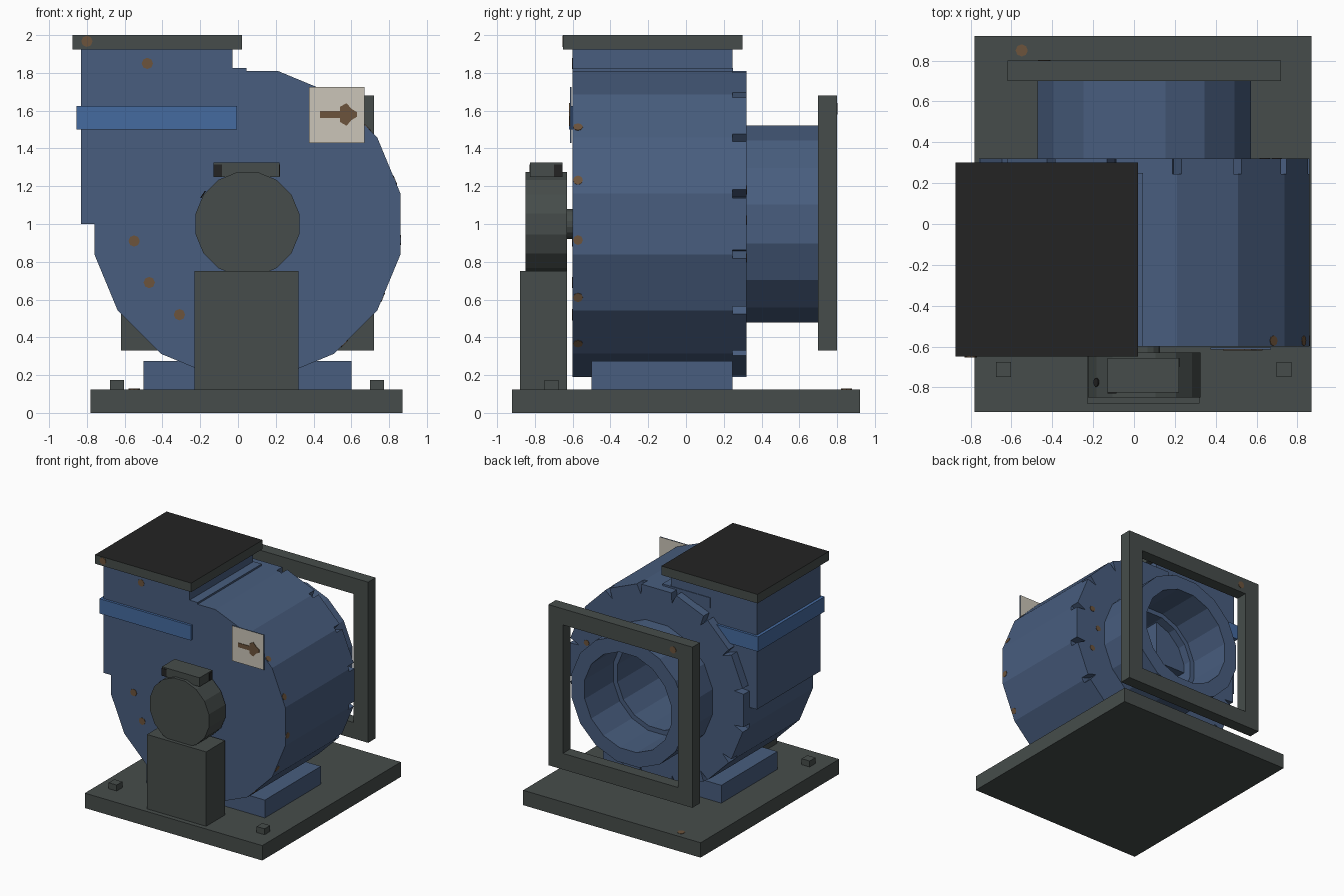
import bpy, bmesh
from math import sin, cos, pi, radians
from mathutils import Vector, Matrix

cube = bpy.data.objects.get("Cube")
if cube:
    bpy.data.objects.remove(cube, do_unlink=True)


def material(name, rgb):
    m = bpy.data.materials.new(name)
    m.use_nodes = True
    m.diffuse_color = (*rgb, 1)
    m.node_tree.nodes["Principled BSDF"].inputs["Base Color"].default_value = (*rgb, 1)
    return m


BLUE = material("housing blue", (.065, .11, .21))
BAND = material("band blue", (.06, .145, .35))
GREY = material("frame grey", (.061, .073, .069))
BLACK = material("opening black", (.017, .017, .017))
CREAM = material("label cream", (.60, .56, .48))
RUST = material("rust brown", (.15, .088, .045))

CX, CZ = .05, 1.0      # shared axis of housing, inlet and motor


def finish(name, bm, *mats):
    bmesh.ops.recalc_face_normals(bm, faces=bm.faces)
    me = bpy.data.meshes.new(name)
    bm.to_mesh(me)
    bm.free()
    for m in mats:
        me.materials.append(m)
    ob = bpy.data.objects.new(name, me)
    bpy.context.scene.collection.objects.link(ob)
    return ob


def box(name, x, y, z, *mats):
    bm = bmesh.new()
    bmesh.ops.create_cube(bm, size=1)
    for v in bm.verts:
        v.co = [(lo + hi) / 2 + c * (hi - lo) for c, (lo, hi) in zip(v.co, (x, y, z))]
    return finish(name, bm, *mats)


def prism(name, points, y0, y1, mat):
    """Extrude an (x, z) outline along y."""
    bm = bmesh.new()
    face = bm.faces.new([bm.verts.new((x, y0, z)) for x, z in points])
    new = bmesh.ops.extrude_face_region(bm, geom=[face])["geom"]
    bmesh.ops.translate(bm, vec=(0, y1 - y0, 0),
                        verts=[v for v in new if isinstance(v, bmesh.types.BMVert)])
    return finish(name, bm, mat)


def polar(r, a):
    return CX + r * cos(a), CZ + r * sin(a)


def polygon(r, n=16):
    return [polar(r, (i + .5) * 2 * pi / n) for i in range(n)]


def cut(target, cutter):
    mod = target.modifiers.new("bore", 'BOOLEAN')
    mod.operation = 'DIFFERENCE'
    mod.solver = 'EXACT'
    mod.object = cutter


def spot(name, place, normal, r=.03, mat=RUST):
    """Thin octagonal patch lying on a surface."""
    bm = bmesh.new()
    turn = Vector(normal).to_track_quat('Z', 'Y').to_matrix().to_4x4()
    bmesh.ops.create_cone(bm, cap_ends=True, segments=8, radius1=r, radius2=r,
                          depth=.006, matrix=Matrix.Translation(place) @ turn)
    return finish(name, bm, mat)


# Base with front bolts and housing foot
box("base_plate", (-.78, .87), (-.92, .92), (0, .125), GREY)
for side, x in (("right", -.64), ("left", .735)):
    box(side + "_base_bolt", (x - .037, x + .037), (-.75, -.675), (.12, .175), GREY)
box("housing_foot", (-.5, .6), (-.5, .245), (.12, .275), BLUE)

# Housing drum and the notched rear rim
R = .826
drum = prism("housing_drum", polygon(R), -.6, .245, BLUE)
outline = []
for i in range(16):
    a = (i + .5) * pi / 8
    edge = R * cos(pi / 16) / cos(pi / 16 - .028)
    outline += [polar(edge, a - .028), polar(R - .09, a), polar(edge, a + .028)]
rim = prism("notched_rear_rim", outline, .245, .32, BLUE)

# Inlet tube, bored through into the drum
tube = prism("inlet_tube", polygon(.533), .32, .70, BLUE)
deep = prism("deep_bore_cutter", polygon(.37), -.4, .5, BLUE)
wide = prism("inlet_bore_cutter", polygon(.41), .25, .8, BLUE)
for target, cutter in ((drum, deep), (rim, deep), (tube, wide)):
    cut(target, cutter)
for cutter in (deep, wide):
    cutter.hide_render = True
    cutter.hide_set(True)

# Square frame around the inlet
FX, FZ, W = (-.62, .72), (.33, 1.68), .135
for name, z in (("bottom", (FZ[0], FZ[0] + W)), ("top", (FZ[1] - W, FZ[1]))):
    box(name + "_frame_bar", FX, (.70, .80), z, GREY)
for name, x in (("right", (FX[0], FX[0] + W)), ("left", (FX[1] - W, FX[1]))):
    box(name + "_frame_bar", x, (.70, .80), (FZ[0] + W, FZ[1] - W), GREY)

# Outlet duct, its band and its flange with a black top
box("outlet_duct", (-.83, -.03), (-.6, .245), (1.0, 1.93), BLUE)
box("outlet_lip", (-.4, .045), (-.6, .25), (1.74, 1.825), BLUE)
box("outlet_band", (-.855, -.005), (-.62, .265), (1.5, 1.625), BAND)
flange = box("outlet_flange", (-.875, .02), (-.65, .30), (1.925, 2.0), GREY, BLACK)
for f in flange.data.polygons:
    f.material_index = int(f.normal.z > .5)

# Motor, pedestal, shaft and terminal box
box("motor_pedestal", (-.23, .32), (-.88, -.63), (.12, .75), GREY)
prism("motor_body", polygon(.28), -.85, -.63, GREY)
prism("motor_shaft", polygon(.08), -.64, -.59, GREY)
box("terminal_box", (-.13, .22), (-.825, -.655), (1.25, 1.325), GREY)
box("terminal_front_patch", (-.13, -.085), (-.829, -.824), (1.252, 1.315), BLACK)
box("terminal_side_patch", (.219, .223), (-.70, -.657), (1.252, 1.315), BLACK)
spot("motor_dark_patch", (CX - .235, -.775, CZ + .157), (-.83, 0, .556), .022, BLACK)

# Direction label with arrow
label = box("direction_label", (.375, .67), (-.615, -.606), (1.43, 1.725), BLUE, CREAM)
for f in label.data.polygons:
    f.material_index = int(abs(f.normal.y) > .5)
upper = [(.435, .018), (.54, .018), (.54, .04), (.575, .06), (.60, .03), (.63, .012)]
arrow = upper + [(x, -z) for x, z in reversed(upper)]
prism("label_arrow", [(x, 1.58 + z) for x, z in arrow], -.62, -.614, RUST)

# Rust spots
for x, z in ((-.48, 1.85), (-.55, .91), (-.47, .69), (-.31, .52)):
    spot("front_rust_spot", (x, -.6, z), (0, -1, 0))
spot("flange_rust_spot", (-.8, -.65, 1.967), (0, -1, 0))
spot("base_rust_spot", (-.55, .85, .125), (0, 0, 1))
spot("frame_rust_spot", (-.44, .8, 1.61), (0, 1, 0))
for x, z in ((.70, 1.18), (.64, 1.02), (.70, .82)):
    spot("rim_rust_spot", (x, .32, z), (0, 1, 0), .025)
for i in range(-2, 3):
    a = radians(22.5 * i)
    out, along = Vector((cos(a), 0, sin(a))), Vector((-sin(a), 0, cos(a)))
    spot("side_rust_spot", Vector((CX, -.572, CZ)) + out * .81 - along * .085, out, .026)
